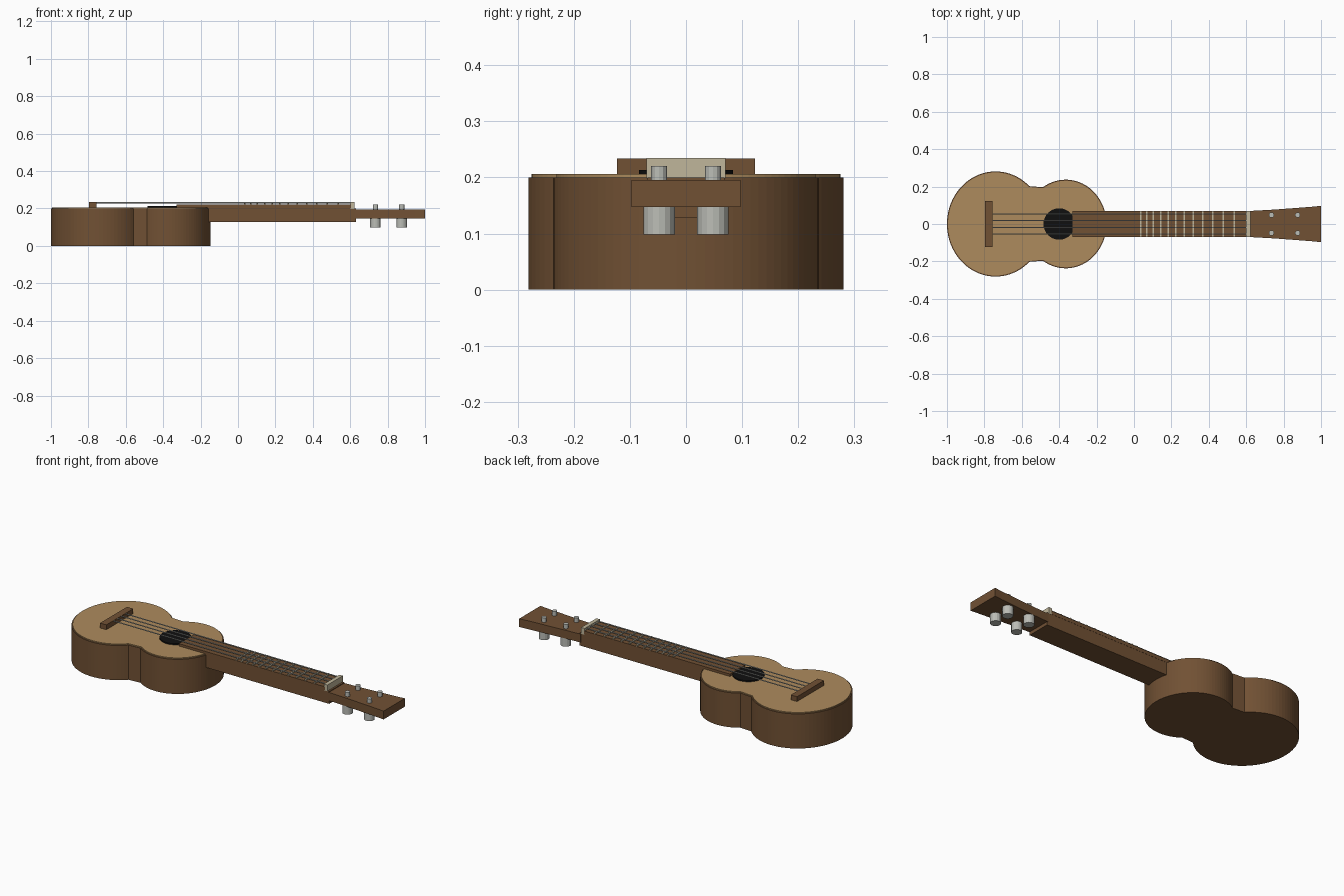
import bpy, bmesh, math

if "Cube" in bpy.data.objects:
    bpy.data.objects.remove(bpy.data.objects["Cube"])


def mat(name, r, g, b):
    m = bpy.data.materials.new(name)
    m.diffuse_color = (r, g, b, 1)
    m.use_nodes = True
    m.node_tree.nodes["Principled BSDF"].inputs["Base Color"].default_value = m.diffuse_color
    return m


BROWN = mat("dark wood", 0.165, 0.082, 0.034)
TAN = mat("light wood", 0.42, 0.26, 0.11)
BLACK = mat("hole black", 0.005, 0.005, 0.005)
IVORY = mat("ivory", 0.53, 0.47, 0.33)
SILVER = mat("silver", 0.5, 0.51, 0.47)


def prism(name, pts, z0, z1, m):
    """Extrude a flat outline between two heights."""
    bm = bmesh.new()
    face = bm.faces.new([bm.verts.new((x, y, z0)) for x, y in pts])
    ext = bmesh.ops.extrude_face_region(bm, geom=[face])
    for v in ext["geom"]:
        if isinstance(v, bmesh.types.BMVert):
            v.co.z = z1
    bmesh.ops.recalc_face_normals(bm, faces=bm.faces[:])
    me = bpy.data.meshes.new(name)
    bm.to_mesh(me)
    bm.free()
    me.materials.append(m)
    ob = bpy.data.objects.new(name, me)
    bpy.context.collection.objects.link(ob)
    return ob


def box(name, x0, x1, hy, z0, z1, m):
    return prism(name, [(x0, -hy), (x1, -hy), (x1, hy), (x0, hy)], z0, z1, m)


def disc(name, x, y, r, z0, z1, m, n=16):
    pts = [(x + r * math.cos(2 * math.pi * i / n),
            y + r * math.sin(2 * math.pi * i / n)) for i in range(n)]
    return prism(name, pts, z0, z1, m)


def body_outline(inset):
    """Two rounded bouts joined by a short waist, mirrored across y."""
    half = []
    for cx, rx, ry, a0, a1 in ((-0.74, 0.26, 0.281, 180, 46),
                               (-0.365, 0.218, 0.237, 124, 0)):
        n = 30
        for i in range(n + 1):
            a = math.radians(a0 + (a1 - a0) * i / n)
            half.append((cx + (rx - inset) * math.cos(a),
                         (ry - inset) * math.sin(a)))
    return half + [(x, -y) for x, y in reversed(half[1:-1])]


# Body and soundboard
prism("body", body_outline(0), 0, 0.2, BROWN)
prism("soundboard", body_outline(0.006), 0.2, 0.206, TAN)
disc("sound_hole", -0.4, 0, 0.084, 0.204, 0.213, BLACK, 32)
box("bridge", -0.797, -0.757, 0.123, 0.205, 0.234, BROWN)

# Neck, fingerboard and nut
box("neck", -0.17, 0.632, 0.069, 0.128, 0.2, BROWN)
box("fingerboard", -0.33, 0.605, 0.07, 0.2, 0.22, BROWN)
box("nut", 0.6, 0.622, 0.07, 0.198, 0.235, IVORY)

# Frets, spaced by the equal-tempered rule
for n in range(1, 13):
    x = 0.6 - 1.13 * (1 - 2 ** (-n / 12))
    box(f"fret_{n}", x - 0.004, x + 0.004, 0.069, 0.219, 0.226, IVORY)

# Flared headstock
half = [(0.625, 0.07), (0.75, 0.077), (0.95, 0.092), (1.0, 0.097)]
prism("headstock", half + [(x, -y) for x, y in reversed(half)],
      0.147, 0.195, BROWN)

# Tuning pegs: a post above and a knob below
for i, x in enumerate((0.735, 0.875)):
    for side in (-1, 1):
        tag = f"{i}_{'left' if side > 0 else 'right'}"
        disc("post_" + tag, x, side * 0.048, 0.014, 0.14, 0.22, SILVER, 12)
        disc("knob_" + tag, x, side * 0.048, 0.028, 0.098, 0.148, SILVER, 16)

# Strings
for i, y in enumerate((-0.054, -0.018, 0.018, 0.054)):
    bpy.ops.mesh.primitive_cylinder_add(
        vertices=8, radius=0.003, depth=1.38,
        location=(-0.08, y, 0.2305), rotation=(0, math.pi / 2, 0))
    bpy.context.object.name = f"string_{i + 1}"
    bpy.context.object.data.materials.append(SILVER)
